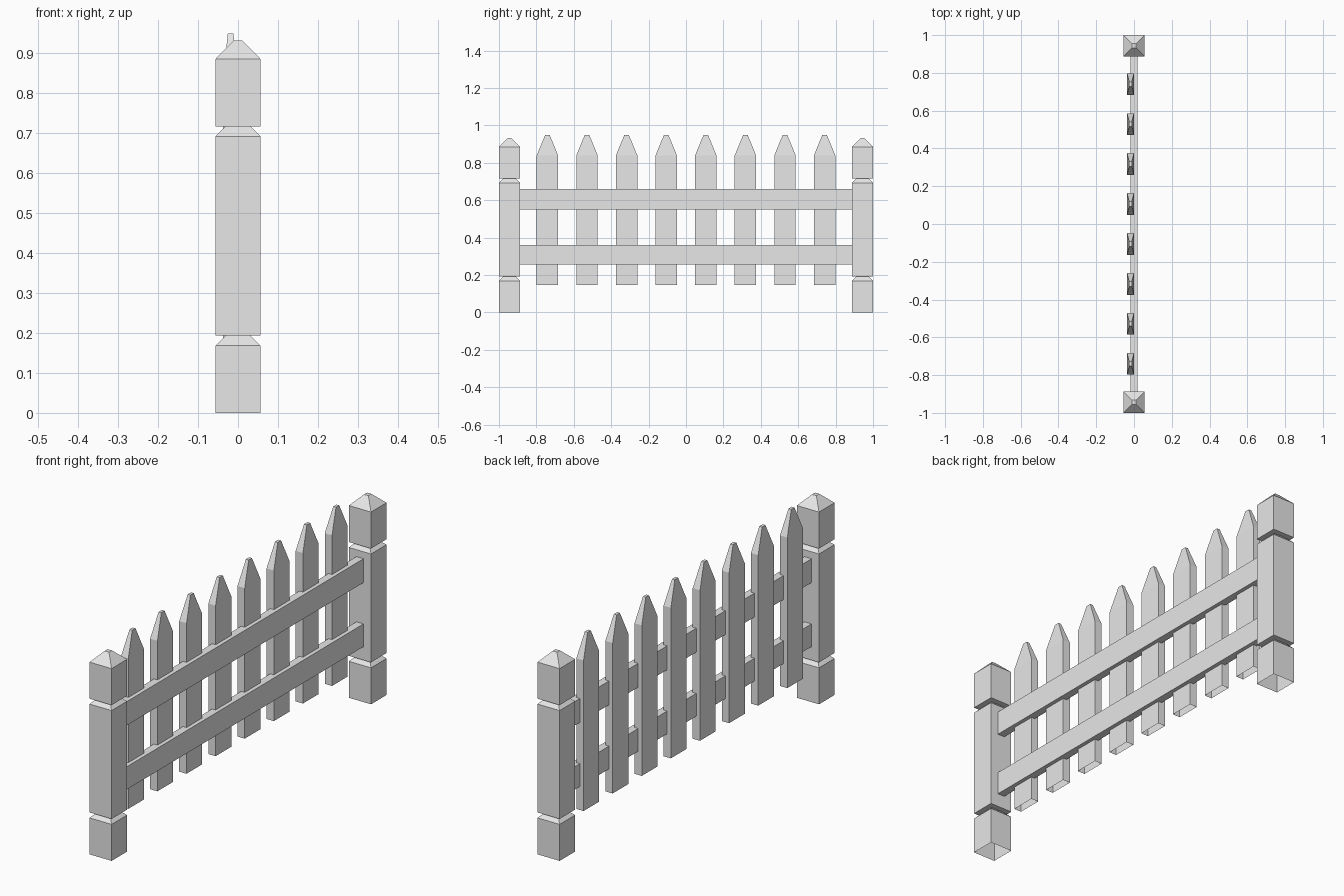
import bpy
import bmesh

cube = bpy.data.objects.get("Cube")
if cube:
    bpy.data.objects.remove(cube, do_unlink=True)

# One plain grey for the whole fence
grey = bpy.data.materials.new("light grey")
grey.use_nodes = True
grey.diffuse_color = (0.8, 0.8, 0.8, 1)
grey.node_tree.nodes["Principled BSDF"].inputs["Base Color"].default_value = (0.8, 0.8, 0.8, 1)


def stack(name, location, levels, closed_base=False):
    """Loft rectangles given as (half x, half y, z); the top is capped."""
    bm = bmesh.new()
    rings = [[bm.verts.new((sx * hx, sy * hy, z))
              for sx, sy in ((-1, -1), (1, -1), (1, 1), (-1, 1))]
             for hx, hy, z in levels]
    for low, high in zip(rings, rings[1:]):
        for i in range(4):
            j = (i + 1) % 4
            bm.faces.new((low[i], low[j], high[j], high[i]))
    bm.faces.new(rings[-1])
    if closed_base:
        bm.faces.new(rings[0][::-1])
    mesh = bpy.data.meshes.new(name)
    bm.to_mesh(mesh)
    bm.free()
    mesh.materials.append(grey)
    obj = bpy.data.objects.new(name, mesh)
    obj.location = location
    bpy.context.collection.objects.link(obj)
    return obj


# End posts: three blocks separated by bevelled grooves, with a pyramid cap
POST, NECK, TIP = 0.0565, 0.031, 0.011
post_profile = [(POST, 0), (POST, 0.168), (NECK, 0.193),
                (POST, 0.193), (POST, 0.692), (NECK, 0.717),
                (POST, 0.717), (POST, 0.885), (TIP, 0.931)]
for name, side in (("front_post", -1), ("back_post", 1)):
    stack(name, (0, side * (1 - POST), 0), [(h, h, z) for h, z in post_profile])

# Horizontal rails between the posts
for name, low, high in (("lower_rail", 0.255, 0.36), ("upper_rail", 0.55, 0.66)):
    stack(name, (0, 0, 0), [(0.018, 0.888, low), (0.018, 0.888, high)], True)

# Pointed pickets, offset to one side of the rails
COUNT, REACH = 8, 0.741
for i in range(COUNT):
    y = -REACH + 2 * REACH * i / (COUNT - 1)
    stack(f"picket_{i + 1}", (-0.0185, y, 0),
          [(0.0185, 0.057, 0.147), (0.0185, 0.057, 0.84), (0.007, 0.012, 0.949)])
